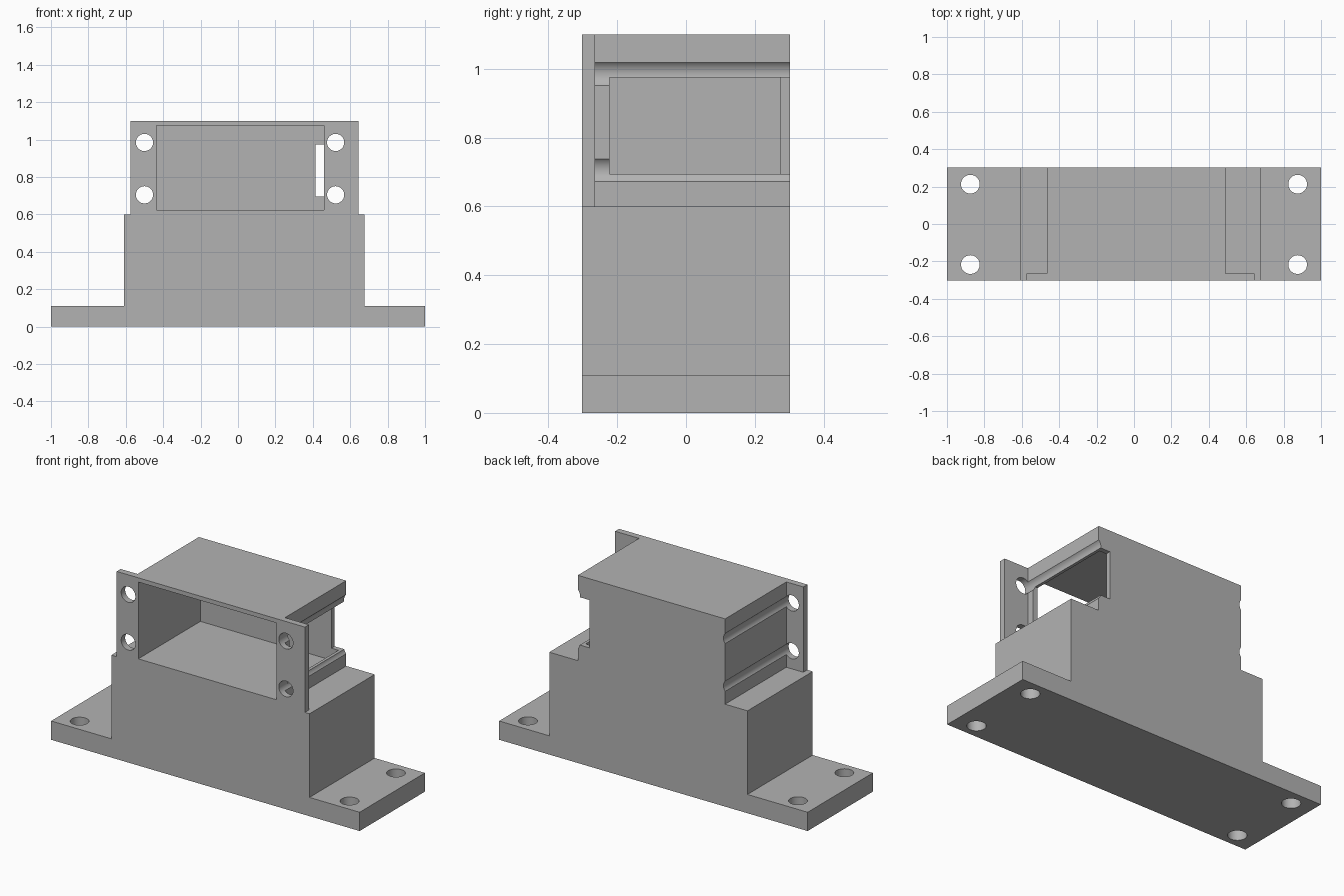
import bpy, bmesh, math
from mathutils import Matrix, Vector

cube = bpy.data.objects.get("Cube")
if cube:
    bpy.data.objects.remove(cube, do_unlink=True)

grey = bpy.data.materials.new("plain grey")
grey.use_nodes = True
colour = (0.45, 0.45, 0.45, 1)
grey.diffuse_color = colour
for node in grey.node_tree.nodes:
    if node.type == 'BSDF_PRINCIPLED':
        node.inputs["Base Color"].default_value = colour

DEPTH = 0.302        # half depth of the whole mount
FLANGE_BACK = -0.265


def make(name, bm):
    bmesh.ops.recalc_face_normals(bm, faces=bm.faces)
    mesh = bpy.data.meshes.new(name)
    bm.to_mesh(mesh)
    bm.free()
    mesh.materials.append(grey)
    obj = bpy.data.objects.new(name, mesh)
    bpy.context.collection.objects.link(obj)
    return obj


def box(name, x, y, z):
    bm = bmesh.new()
    size = Vector((x[1] - x[0], y[1] - y[0], z[1] - z[0]))
    mid = Vector((sum(x), sum(y), sum(z))) / 2
    bmesh.ops.create_cube(bm, size=1, matrix=Matrix.Translation(mid) @ Matrix.Diagonal(size.to_4d()))
    return make(name, bm)


def rod(name, centre, radius, axis):
    bm = bmesh.new()
    turn = Matrix.Rotation(math.pi / 2, 4, 'X') if axis == 'Y' else Matrix.Identity(4)
    bmesh.ops.create_cone(bm, cap_ends=True, segments=48, radius1=radius, radius2=radius,
                          depth=1, matrix=Matrix.Translation(centre) @ turn)
    return make(name, bm)


def combine(target, tool, operation):
    mod = target.modifiers.new(tool.name, 'BOOLEAN')
    mod.operation = operation
    mod.solver = 'EXACT'
    mod.object = tool
    bpy.context.view_layer.objects.active = target
    bpy.ops.object.modifier_apply(modifier=mod.name)
    bpy.data.objects.remove(tool, do_unlink=True)


# Stepped body: base plate, pedestal and housing as one extruded outline
outline = [(-1, 0), (1, 0), (1, 0.11), (0.675, 0.11), (0.675, 0.6), (0.49, 0.6), (0.49, 1.1),
           (-0.465, 1.1), (-0.465, 0.6), (-0.61, 0.6), (-0.61, 0.11), (-1, 0.11)]
bm = bmesh.new()
face = bm.faces.new([bm.verts.new((x, -DEPTH, z)) for x, z in outline])
extruded = bmesh.ops.extrude_face_region(bm, geom=[face])
bmesh.ops.translate(bm, vec=(0, 2 * DEPTH, 0),
                    verts=[v for v in extruded["geom"] if isinstance(v, bmesh.types.BMVert)])
body = make("housing_mount", bm)

# Front flange
combine(body, box("front_flange", (-0.575, 0.645), (-DEPTH, FLANGE_BACK), (0.55, 1.1)), 'UNION')

# Pocket open to the front, and the side window that runs out through the back
combine(body, box("pocket", (-0.435, 0.46), (-0.5, 0.273), (0.625, 1.075)), 'DIFFERENCE')
combine(body, box("side_window", (0.415, 0.6), (-0.222, 0.5), (0.695, 0.975)), 'DIFFERENCE')

# Flange holes, which also groove the housing sides
for x in (-0.5, 0.522):
    for z in (0.705, 0.985):
        combine(body, rod("flange_hole", (x, 0, z), 0.046, 'Y'), 'DIFFERENCE')

# Base mounting holes
for x in (-0.875, 0.875):
    for y in (-0.217, 0.213):
        combine(body, rod("base_hole", (x, y, 0), 0.05, 'Z'), 'DIFFERENCE')

bpy.ops.object.select_all(action='DESELECT')
body.select_set(True)
bpy.context.view_layer.objects.active = body
bpy.ops.object.shade_smooth_by_angle(angle=math.radians(30))
